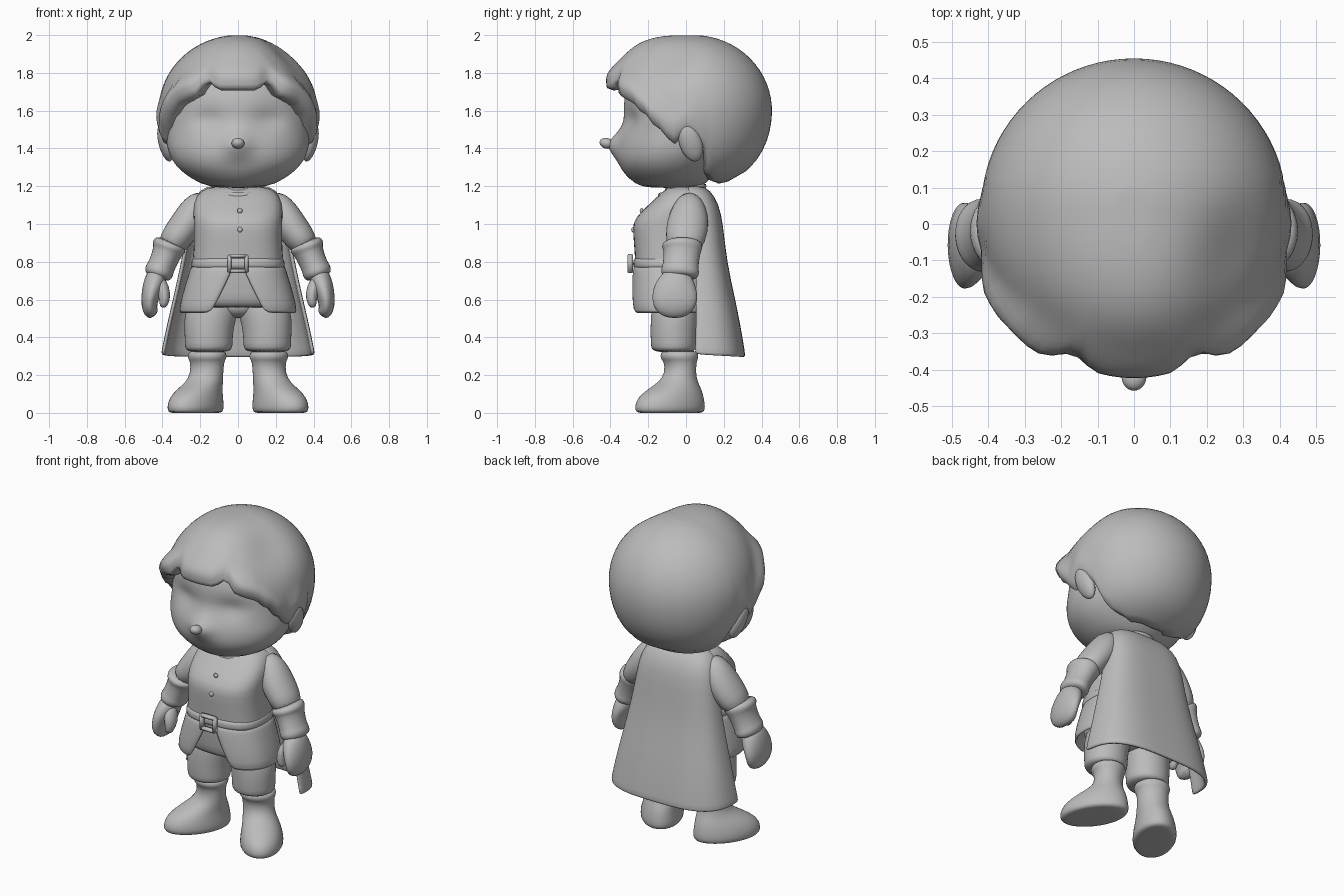
import bpy
import bmesh
from math import sin, cos, pi, radians, asin, exp
from mathutils import Vector, Matrix, Euler

cube = bpy.data.objects.get("Cube")
if cube:
    bpy.data.objects.remove(cube, do_unlink=True)

grey = bpy.data.materials.new("plain grey")
grey.use_nodes = True
grey.diffuse_color = (0.5, 0.5, 0.5, 1)
grey.node_tree.nodes["Principled BSDF"].inputs["Base Color"].default_value = grey.diffuse_color


def finish(name, bm, subdiv=0, thickness=0):
    bmesh.ops.recalc_face_normals(bm, faces=bm.faces[:])
    mesh = bpy.data.meshes.new(name)
    bm.to_mesh(mesh)
    bm.free()
    mesh.materials.append(grey)
    for poly in mesh.polygons:
        poly.use_smooth = True
    obj = bpy.data.objects.new(name, mesh)
    bpy.context.collection.objects.link(obj)
    if thickness:
        solid = obj.modifiers.new("thickness", "SOLIDIFY")
        solid.thickness = thickness
        solid.offset = 0
    if subdiv:
        sub = obj.modifiers.new("smooth", "SUBSURF")
        sub.levels = sub.render_levels = subdiv
    return obj


def skin(rows, closed=True, caps=True):
    """Join rows of points into a surface."""
    bm = bmesh.new()
    grid = [[bm.verts.new(p) for p in row] for row in rows]
    count = len(grid[0])
    for a, b in zip(grid, grid[1:]):
        for i in range(count if closed else count - 1):
            j = (i + 1) % count
            bm.faces.new((a[i], a[j], b[j], b[i]))
    if caps:
        bm.faces.new(grid[0])
        bm.faces.new(grid[-1])
    return bm


def power(value, e):
    return abs(value) ** e * (1 if value >= 0 else -1)


def ellipse(x, y, z, rx, ry, turn=0, square=1.0, sides=24):
    ring = []
    for i in range(sides):
        a = 2 * pi * i / sides
        p = Vector((rx * power(sin(a), square), -ry * power(cos(a), square), 0))
        ring.append(Matrix.Rotation(turn, 3, "Z") @ p + Vector((x, y, z)))
    return ring


def body_loft(name, profile, square=1.0, sides=24):
    """Profile rows: height, half width, front, back."""
    rows = [ellipse(0, (f + b) / 2, z, w, (b - f) / 2, 0, square, sides)
            for z, w, f, b in profile]
    return finish(name, skin(rows), 1)


def tube(name, path, side=1, sides=16):
    """Path rows: x, y, z, depth radius, width radius."""
    pts = [Vector((p[0] * side, p[1], p[2])) for p in path]
    rows = []
    for i, p in enumerate(pts):
        t = (pts[min(i + 1, len(pts) - 1)] - pts[max(i - 1, 0)]).normalized()
        u = Vector((0, 1, 0))
        u = (u - t * u.dot(t)).normalized()
        v = t.cross(u)
        rows.append([p + u * path[i][3] * cos(2 * pi * k / sides)
                     + v * path[i][4] * sin(2 * pi * k / sides) for k in range(sides)])
    return finish(name, skin(rows), 1)


def ball(name, centre, size, rot=(0, 0, 0)):
    bm = bmesh.new()
    angles = Euler([radians(r) for r in rot])
    matrix = Matrix.LocRotScale(Vector(centre), angles, Vector(size))
    bmesh.ops.create_uvsphere(bm, u_segments=28, v_segments=16, radius=1, matrix=matrix)
    return finish(name, bm)


def lookup(table, key):
    for (a, va), (b, vb) in zip(table, table[1:]):
        if key <= b:
            t = (key - a) / (b - a)
            t = t * t * (3 - 2 * t)
            return va + (vb - va) * t
    return table[-1][1]


# Head with eye sockets, muzzle and mouth
head = body_loft("head", [
    (1.19, .10, -.20, .06), (1.21, .20, -.27, .10), (1.27, .29, -.335, .16),
    (1.31, .33, -.36, .19), (1.35, .355, -.37, .22), (1.38, .367, -.37, .24),
    (1.41, .375, -.367, .25), (1.44, .378, -.36, .26), (1.48, .38, -.348, .27),
    (1.52, .38, -.338, .27), (1.56, .38, -.33, .27), (1.60, .375, -.33, .27),
    (1.66, .365, -.33, .27), (1.75, .33, -.30, .25), (1.85, .24, -.22, .20)], sides=56)
for v in head.data.vertices:
    if v.co.y < -.1:
        eye = ((abs(v.co.x) - .16) / .08) ** 2 + ((v.co.z - 1.55) / .05) ** 2
        mouth = (v.co.x / .10) ** 2 + ((v.co.z - 1.3) / .025) ** 2
        muzzle = (v.co.x / .065) ** 2 + ((v.co.z - 1.425) / .055) ** 2
        v.co.y += .03 * exp(-eye) + .012 * exp(-mouth) - .06 * exp(-muzzle)
ball("nose", (0, -.42, 1.427), (.034, .038, .028), (-15, 0, 0))
body_loft("neck", [(1.1, .11, -.12, .09), (1.25, .10, -.12, .08)])

# Hair: one cap with scalloped hairline, swelling into thick locks at the front
hairline = [(0, 1.72), (14, 1.72), (24, 1.76), (34, 1.68), (46, 1.65), (56, 1.59),
            (66, 1.51), (76, 1.43), (86, 1.5), (96, 1.45), (106, 1.27), (125, 1.235),
            (180, 1.225)]
swell = [(0, .03), (14, .03), (24, .012), (38, .05), (60, .045), (76, .02), (105, 0)]
columns, levels = 80, 22


def hair_point(a, z, low, shrink, bulge):
    front, rear = max(0, cos(a)), max(0, -cos(a))
    h = max(-1, min(1, (z - 1.6) / .4))
    s = (1 - h * h) ** (.5 - .2 * front ** 2 if h > 0 else .31 + .08 * rear ** 2)
    s = s * shrink + bulge / .43 * exp(-((z - low - .07) / .07) ** 2)
    depth = .46 if front else .415
    p = Vector((.42 * s * sin(a), .04 - depth * s * cos(a), z))
    # A shallow dent beside the parting on the left
    dent = exp(-(p - Vector((.26, -.08, 1.86))).length_squared / .018)
    return p + Vector((-.02, .005, -.02)) * dent


hair_rows = []
for r in range(levels + 3):
    row = []
    for c in range(columns):
        a = 2 * pi * c / columns
        degrees = abs((a + pi) % (2 * pi) - pi) * 180 / pi
        low = lookup(hairline, degrees)
        t = max(.03, min(1, r / levels))
        z = 2.0 - (2.0 - low) * t ** 1.6
        shrink = (1, .93, .6)[max(0, r - levels)]
        z -= .012 if r == levels + 1 else 0
        row.append(hair_point(a, z, low, shrink, lookup(swell, degrees)))
    hair_rows.append(row)
bm = skin(hair_rows, caps=False)
bm.verts.ensure_lookup_table()
bm.faces.new(bm.verts[:columns])
finish("hair_cap", bm)

for side, label in ((1, "left"), (-1, "right")):
    ball(label + "_ear", (side * .385, .025, 1.43), (.036, .06, .105), (18, side * 14, 0))

    # Sleeve, cuff and hand
    tube(label + "_sleeve", [
        (.17, .02, 1.15, .05, .05), (.215, .02, 1.09, .09, .085),
        (.265, .01, 1.01, .115, .09), (.325, 0, .93, .11, .085),
        (.375, -.02, .86, .09, .07)], side)
    tube(label + "_cuff", [
        (.355, -.02, .905, .085, .07), (.36, -.02, .895, .11, .092),
        (.368, -.02, .87, .11, .092), (.373, -.02, .855, .098, .078),
        (.408, -.03, .77, .095, .072), (.415, -.03, .755, .105, .08),
        (.427, -.035, .725, .10, .075), (.43, -.035, .715, .07, .05)], side)
    tube(label + "_hand", [
        (.425, -.04, .76, .06, .045), (.435, -.05, .70, .10, .063),
        (.46, -.06, .64, .125, .053), (.473, -.06, .57, .12, .043),
        (.46, -.055, .53, .09, .04), (.443, -.055, .512, .05, .025)], side)
    tube(label + "_thumb", [
        (.42, -.07, .71, .03, .03), (.398, -.10, .66, .055, .038),
        (.385, -.12, .60, .04, .03), (.40, -.13, .555, .02, .018)], side)

    # Breeches and boot
    leg = [(.11, -.05, .64, .12, .12), (.14, -.06, .54, .145, .125),
           (.155, -.065, .45, .13, .125), (.155, -.065, .36, .127, .122),
           (.155, -.065, .335, .125, .119), (.158, -.06, .32, .09, .09)]
    rows = [ellipse(x * side, y, z, w, d) for x, y, z, w, d in leg]
    finish(label + "_breeches", skin(rows), 1)
    boot = [(.225, -.085, 0, .09, .16), (.225, -.085, 0, .12, .20),
            (.225, -.085, .03, .127, .207), (.222, -.082, .08, .12, .195),
            (.202, -.06, .125, .107, .155), (.177, -.04, .165, .096, .105),
            (.165, -.03, .21, .09, .08), (.163, -.03, .275, .092, .085),
            (.163, -.035, .285, .105, .10), (.163, -.035, .32, .105, .10),
            (.163, -.035, .33, .08, .08)]
    rows = [ellipse(x * side, y, z, w, d, side * radians(31)) for x, y, z, w, d in boot]
    finish(label + "_boot", skin(rows), 1)

# Seat of the breeches
body_loft("breeches_seat", [(.64, .18, -.16, .06), (.57, .18, -.17, .06),
                            (.53, .12, -.16, .05), (.50, .07, -.11, .02)])

# Tunic, collar and belt
body_loft("tunic", [
    (1.20, .12, -.08, .08), (1.185, .20, -.11, .10), (1.11, .24, -.19, .12),
    (1.03, .237, -.275, .12), (.98, .235, -.285, .12), (.85, .235, -.272, .11),
    (.75, .25, -.27, .11), (.62, .25, -.26, .10), (.565, .245, -.25, .10),
    (.555, .20, -.20, .08)], .75)
collar = [ellipse(0, -.02, 1.17, w, w * .9) for w in (.105, .135, .15, .13, .105)]
for ring, lift in zip(collar, (.01, .03, .01, -.02, .01)):
    for p in ring:
        p.z += lift + p.y * .2
finish("collar", skin(collar, caps=False), 1)
body_loft("belt", [
    (.825, .20, -.24, .08), (.82, .243, -.278, .115), (.80, .248, -.281, .12),
    (.765, .252, -.283, .12), (.755, .22, -.25, .08)], .75)
for z in (.97, 1.07):
    ball("button", (.01, -.28 if z < 1 else -.235, z), (.014, .01, .014))

# Square belt buckle
for name, x, z, w, h in (("left", .045, .79, .01, .048), ("right", -.045, .79, .01, .048),
                         ("top", 0, .83, .05, .01), ("bottom", 0, .75, .05, .01)):
    bm = bmesh.new()
    matrix = Matrix.LocRotScale(Vector((x, -.295, z)), None, Vector((2 * w, .03, 2 * h)))
    bmesh.ops.create_cube(bm, size=1, matrix=matrix)
    bmesh.ops.bevel(bm, geom=bm.edges[:], offset=.004, segments=2, affect="EDGES")
    finish("buckle_" + name, bm)


def arc_row(z, w, front, back, start, end, square, count=28):
    mid, depth = (front + back) / 2, (back - front) / 2
    angles = [start + (end - start) * i / count for i in range(count + 1)]
    return [Vector((w * power(sin(a), square), mid - depth * power(cos(a), square), z))
            for a in angles]


# Tunic skirt, open at the front
skirt = []
for z, w, front, back, gap in ((.78, .24, -.272, .11, .02), (.72, .255, -.278, .12, .045),
                               (.63, .285, -.285, .125, .09), (.525, .307, -.285, .13, .14)):
    a = asin((gap / w) ** 1.25)
    skirt.append(arc_row(z, w, front, back, a, 2 * pi - a, .8))
finish("tunic_skirt", skin(skirt, False, False), 1, .022)

# Cape wrapping the back and shoulders
cape = []
for z, w, edge, back in ((1.195, .13, .01, .07), (1.175, .20, .01, .12), (1.10, .24, .035, .165),
                         (1.0, .255, .05, .185), (.8, .29, .05, .205), (.6, .335, .05, .25),
                         (.45, .37, .05, .28), (.33, .395, .045, .302), (.31, .398, .045, .304)):
    row = arc_row(z, w, 2 * edge - back, back, pi / 2, 3 * pi / 2, .65, 24)
    for p in row:
        p.z -= .015 * (p.y - edge) / (back - edge) * (z < .4)
    cape.append(row)
finish("cape", skin(cape, False, False), 1, .022)
body_loft("cape_shoulders", [
    (1.20, .13, -.04, .07), (1.18, .20, -.06, .12), (1.12, .245, -.07, .165),
    (1.07, .245, -.03, .17), (1.05, .20, .0, .14)], .8)
